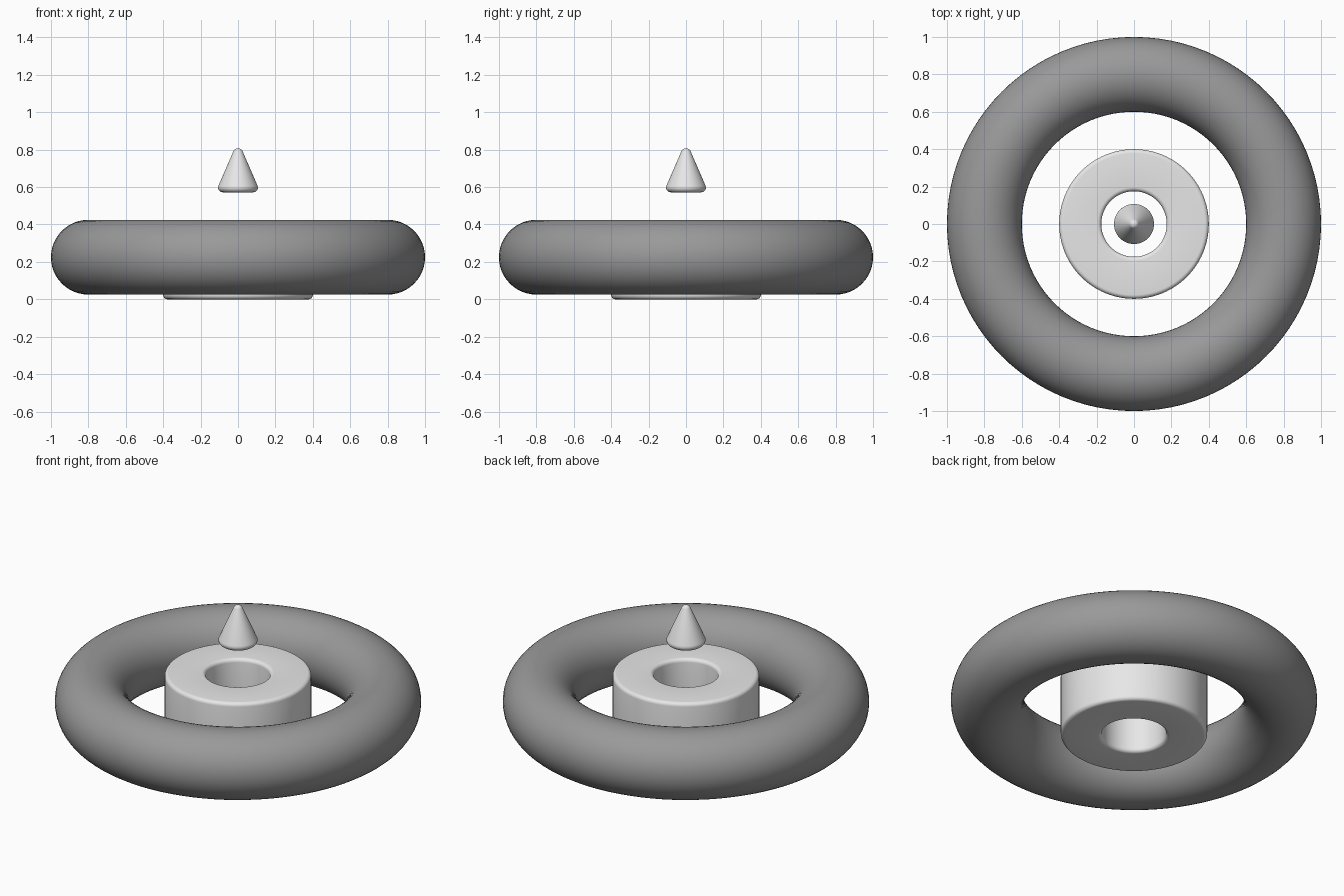
import bpy, bmesh, math
from mathutils import Vector

if "Cube" in bpy.data.objects:
    bpy.data.objects.remove(bpy.data.objects["Cube"])

SEG = 96


def material(name, value):
    m = bpy.data.materials.new(name)
    m.diffuse_color = (value, value, value, 1)
    m.use_nodes = True
    m.node_tree.nodes["Principled BSDF"].inputs["Base Color"].default_value = m.diffuse_color
    return m


light_grey = material("light grey", 0.8)
dark_grey = material("dark grey", 0.32)


def fillet(prev, corner, nxt, radius, steps=6):
    """Replace a profile corner by an arc of the given radius."""
    p, a, b = (Vector((q[0], 0, q[1])) for q in (corner, prev, nxt))
    u, v = (a - p).normalized(), (b - p).normalized()
    half = u.angle(v) / 2
    centre = p + (u + v).normalized() * radius / math.sin(half)
    t = radius / math.tan(half)
    start = (p + u * t - centre).normalized()
    end = (p + v * t - centre).normalized()
    pts = [centre + start.slerp(end, i / steps) * radius for i in range(steps + 1)]
    return [(q.x, q.z) for q in pts]


def lathe(name, profile, mat, closed):
    """Spin a (radius, height) profile around the z axis."""
    bm = bmesh.new()
    rings = []
    for i in range(SEG):
        a = 2 * math.pi * i / SEG
        rings.append([bm.verts.new((r * math.cos(a), r * math.sin(a), z))
                      for r, z in profile])
    n = len(profile)
    for i in range(SEG):
        r0, r1 = rings[i], rings[(i + 1) % SEG]
        for j in range(n if closed else n - 1):
            k = (j + 1) % n
            bm.faces.new((r0[j], r1[j], r1[k], r0[k]))
    bmesh.ops.remove_doubles(bm, verts=bm.verts, dist=1e-5)
    bmesh.ops.recalc_face_normals(bm, faces=bm.faces)
    for f in bm.faces:
        f.smooth = True
    me = bpy.data.meshes.new(name)
    bm.to_mesh(me)
    bm.free()
    me.materials.append(mat)
    ob = bpy.data.objects.new(name, me)
    bpy.context.collection.objects.link(ob)
    bpy.context.view_layer.objects.active = ob
    bpy.ops.object.select_all(action='DESELECT')
    ob.select_set(True)
    bpy.ops.object.shade_smooth_by_angle(angle=math.radians(30))
    return ob


# Outer ring
ring = [(0.8 + 0.2 * math.cos(2 * math.pi * i / 48),
         0.225 + 0.2 * math.sin(2 * math.pi * i / 48)) for i in range(48)]
lathe("outer_ring", ring, dark_grey, True)

# Hub: thick washer with rounded edges
corners = [(0.175, 0), (0.4, 0), (0.4, 0.4), (0.175, 0.4)]
hub = []
for i, c in enumerate(corners):
    hub += fillet(corners[i - 1], c, corners[(i + 1) % 4], 0.022)
lathe("hub", hub, light_grey, True)

# Floating cone: rounded base edge and rounded tip
base_z, apex_z, tip_r = 0.572, 0.848, 0.027
cone = [(0, base_z)] + fillet((0, base_z), (0.12, base_z), (0, apex_z), 0.025, 8)
alpha = math.atan2(0.12, apex_z - base_z)
tip_z = apex_z - tip_r / math.sin(alpha)
for i in range(9):
    a = (math.pi / 2 - alpha) * (1 - i / 8)
    cone.append((tip_r * math.sin(a), tip_z + tip_r * math.cos(a)))
lathe("cone", cone, light_grey, False)
